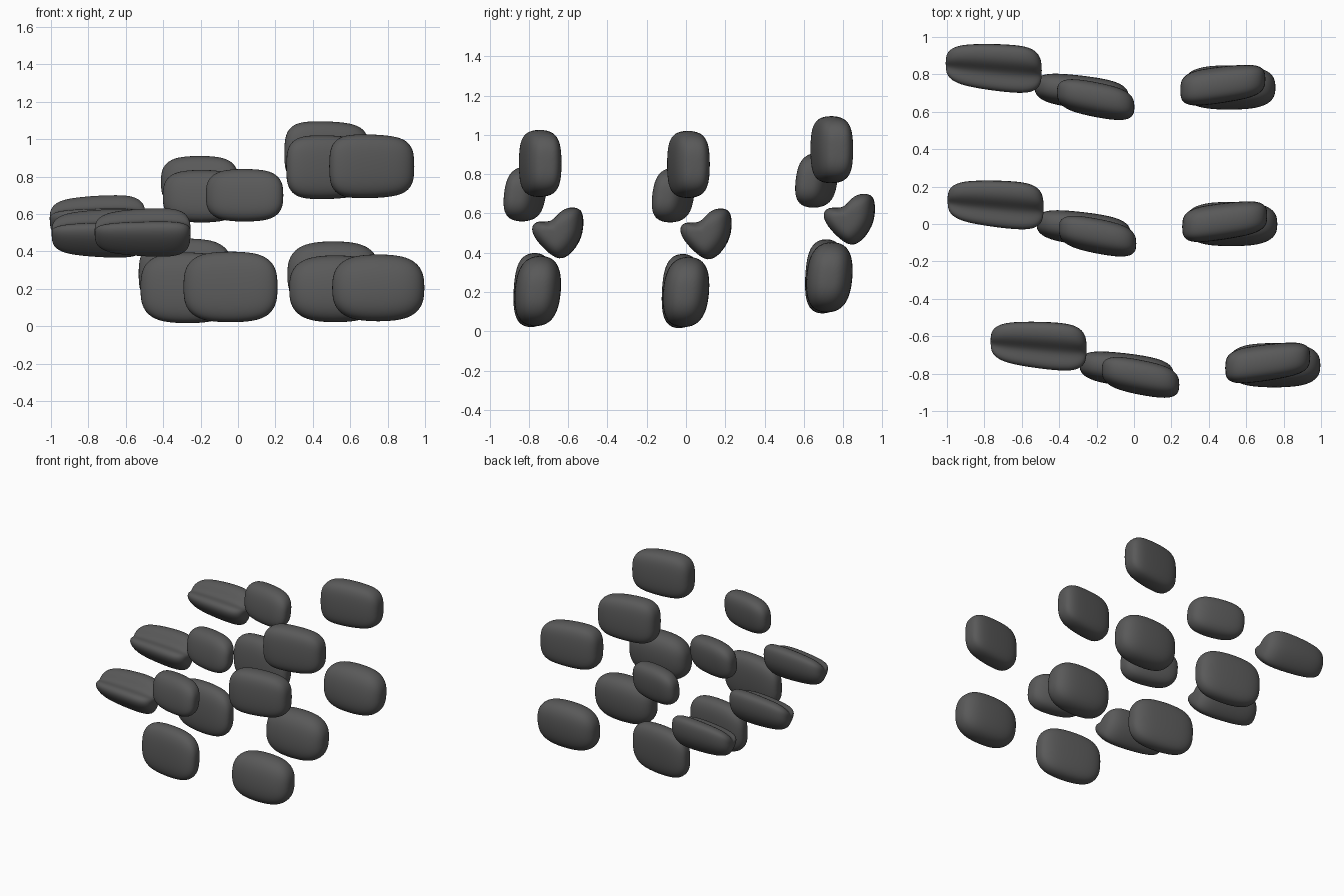
import bpy
import bmesh
from math import cos, sin, pi, copysign

if "Cube" in bpy.data.objects:
    bpy.data.objects.remove(bpy.data.objects["Cube"])

stone_grey = bpy.data.materials.new("dark_grey_stone")
stone_grey.use_nodes = True
grey = (0.1, 0.1, 0.1, 1)
stone_grey.diffuse_color = grey
bsdf = stone_grey.node_tree.nodes["Principled BSDF"]
bsdf.inputs["Base Color"].default_value = grey
bsdf.inputs["Roughness"].default_value = 0.8

SIDES = 16
RINGS = 9


def signed_power(value, exponent):
    return copysign(abs(value) ** exponent, value)


def rounded_section(power, lean=0):
    """Unit superellipse in y-z whose top leans towards the back."""
    points = []
    for side in range(SIDES):
        angle = 2 * pi * side / SIDES
        y = signed_power(cos(angle), 2 / power)
        z = signed_power(sin(angle), 2 / power)
        points.append((y * (1 - lean) + z * lean, z))
    return points


def make_stone(name, section, centre, radius, power, drift=0, taper=0):
    """Sweep a section along x with blunt ends.

    drift slides the section in y towards the left end, taper widens it there.
    """
    bm = bmesh.new()
    rings = []
    for step in range(RINGS):
        angle = pi * (step + 0.5) / RINGS
        along = -signed_power(cos(angle), 2 / power)
        width = sin(angle) ** (2 / power) * (1 + taper * along)
        ring = []
        for y, z in section:
            ring.append(bm.verts.new((
                centre[0] + radius[0] * along,
                centre[1] + radius[1] * width * y + drift * along,
                centre[2] + radius[2] * width * z)))
        rings.append(ring)

    for ring, following in zip(rings, rings[1:]):
        for side in range(len(section)):
            bm.faces.new((ring[side - 1], ring[side], following[side], following[side - 1]))
    bm.faces.new(rings[0])
    bm.faces.new(rings[-1])
    bmesh.ops.recalc_face_normals(bm, faces=bm.faces)
    for face in bm.faces:
        face.smooth = True

    mesh = bpy.data.meshes.new(name)
    bm.to_mesh(mesh)
    bm.free()
    mesh.materials.append(stone_grey)
    return mesh


# Stepped wedge section: high ridge at the back, low ledge at the front
wedge_section = [
    (0.8, 1), (1, 0.8), (1, 0), (0.7, -0.6), (0.3, -1), (-0.1, -1),
    (-0.9, -0.2), (-1, 0.3), (-0.7, 0.5), (-0.2, 0.4), (0.1, 0.8), (0.4, 1),
]

stones = [
    make_stone("stepped_stone", wedge_section,
               (-0.51, -0.65, 0.5), (0.26, 0.13, 0.13), 3.4, drift=-0.02, taper=0.12),
    make_stone("middle_upper_stone", rounded_section(2.7, lean=0.15),
               (0.035, -0.82, 0.7), (0.21, 0.11, 0.145), 3, drift=-0.04),
    make_stone("middle_lower_stone", rounded_section(2.7, lean=0.1),
               (-0.04, -0.78, 0.21), (0.255, 0.1, 0.195), 3, drift=-0.03),
    make_stone("high_stone", rounded_section(3),
               (0.715, -0.74, 0.855), (0.23, 0.1, 0.175), 3.4, drift=0.03, taper=-0.05),
    make_stone("low_stone", rounded_section(2.5, lean=0.1),
               (0.75, -0.755, 0.205), (0.25, 0.135, 0.185), 2.8),
]

# Repeat the five stones in three staggered rows
rows = {"front": (0, 0, 0), "middle": (-0.23, 0.755, -0.005), "back": (-0.24, 1.485, 0.07)}
for row, offset in rows.items():
    for mesh in stones:
        stone = bpy.data.objects.new(row + "_" + mesh.name, mesh)
        stone.location = offset
        bpy.context.collection.objects.link(stone)
        rounding = stone.modifiers.new("rounding", "SUBSURF")
        rounding.levels = rounding.render_levels = 2
